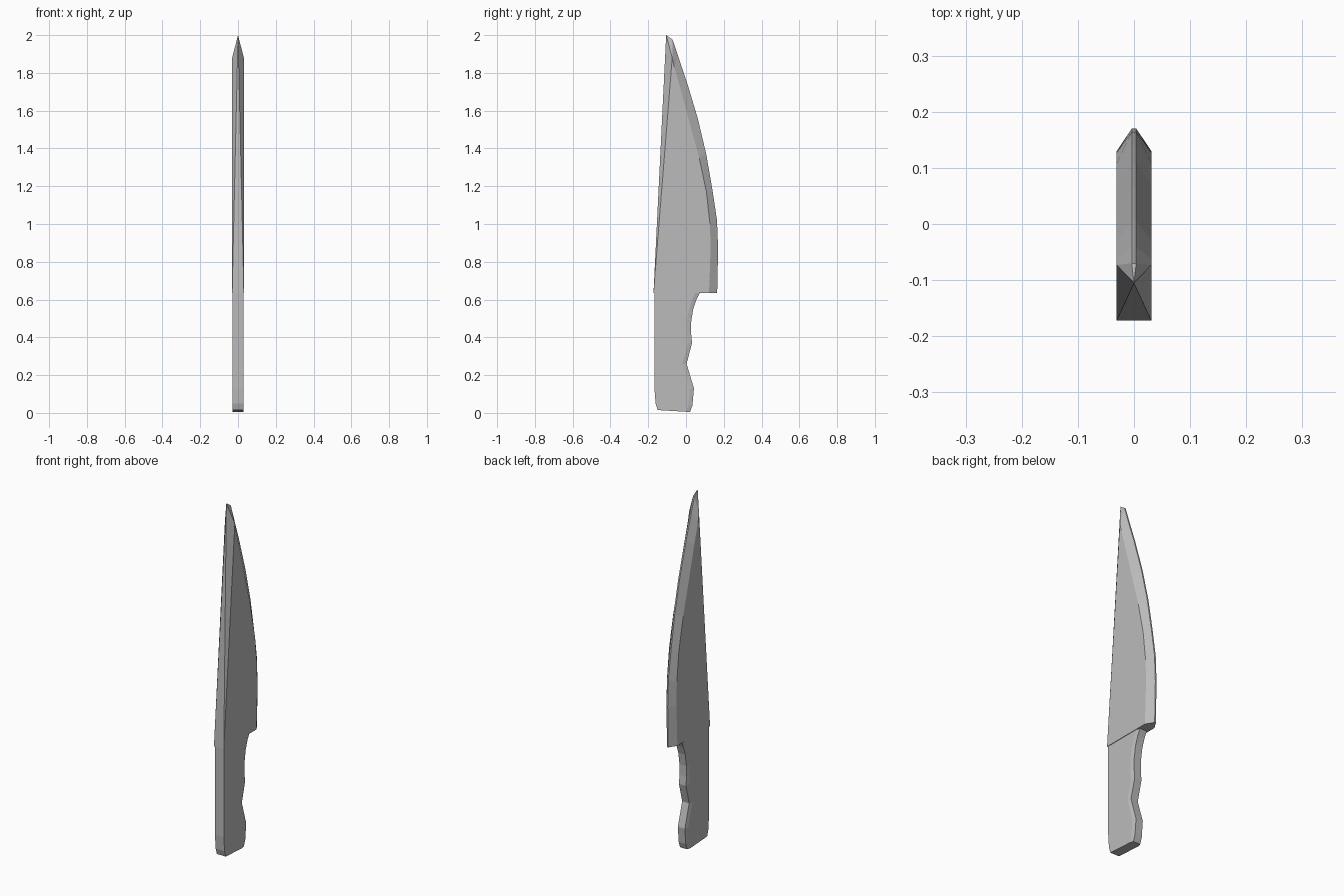
import bpy
import bmesh

cube = bpy.data.objects.get("Cube")
if cube:
    bpy.data.objects.remove(cube, do_unlink=True)

grey = bpy.data.materials.new("steel grey")
grey.use_nodes = True
colour = (0.5, 0.5, 0.5, 1)
grey.diffuse_color = colour
grey.node_tree.nodes["Principled BSDF"].inputs["Base Color"].default_value = colour


def bevelled_slab(name, half, rim, pairs):
    """Flat slab across x; each pair is a flat-side point and an outline point (y, z).
    Outline points get half thickness 'rim' where they leave the flat side."""
    bm = bmesh.new()
    cache = {}

    def vert(x, p):
        key = (x, *p)
        if key not in cache:
            cache[key] = bm.verts.new(key)
        return cache[key]

    def face(points):
        unique = list(dict.fromkeys(points))
        if len(unique) > 2:
            bm.faces.new(unique)

    def outer(side, i):
        inner, out = pairs[i]
        if inner == out:
            return vert(side * half, out)
        return vert(side * rim(out), out)

    n = len(pairs)
    for side in (1, -1):
        face([vert(side * half, p[0]) for p in pairs])
        for i in range(n):
            j = (i + 1) % n
            face([vert(side * half, pairs[i][0]), vert(side * half, pairs[j][0]),
                  outer(side, j), outer(side, i)])
    for i in range(n):
        j = (i + 1) % n
        face([outer(1, i), outer(1, j), outer(-1, j), outer(-1, i)])
    bmesh.ops.recalc_face_normals(bm, faces=bm.faces)
    mesh = bpy.data.meshes.new(name)
    bm.to_mesh(mesh)
    bm.free()
    mesh.materials.append(grey)
    obj = bpy.data.objects.new(name, mesh)
    bpy.context.collection.objects.link(obj)
    return obj


# Blade: tapered spine meeting at the tip, ground cutting edge
heel = (-0.172, 0.635)
shoulder = (-0.073, 1.88)
tip = (-0.105, 2.0)
blade = [
    (heel, heel), (shoulder, tip), (shoulder, (-0.07, 1.975)),
    ((-0.062, 1.83), (-0.042, 1.89)), ((-0.03, 1.72), (0.005, 1.75)),
    ((0.015, 1.55), (0.062, 1.56)), ((0.07, 1.35), (0.107, 1.37)),
    ((0.108, 1.17), (0.14, 1.18)), ((0.127, 1.0), (0.164, 1.02)),
    ((0.13, 0.86), (0.17, 0.87)), ((0.122, 0.635), (0.165, 0.635)),
]
bevelled_slab("blade", 0.031, lambda p: 0.0 if p == tip else 0.004, blade)

# Handle: straight back, finger grooves with a soft chamfer
back = [(0.01, 0.003), (-0.15, 0.015), (-0.161, 0.05), (-0.167, 0.13), (-0.168, 0.64)]
grip = [(0.075, 0.64), (0.055, 0.6), (0.038, 0.55), (0.027, 0.48), (0.027, 0.42),
        (0.032, 0.37), (0.003, 0.26), (0.042, 0.13), (0.034, 0.04), (0.022, 0.006)]
handle = [((y - 0.022, z), (y, z)) for y, z in grip] + [(p, p) for p in back[1:]]
bevelled_slab("handle", 0.028, lambda p: 0.022, handle)
